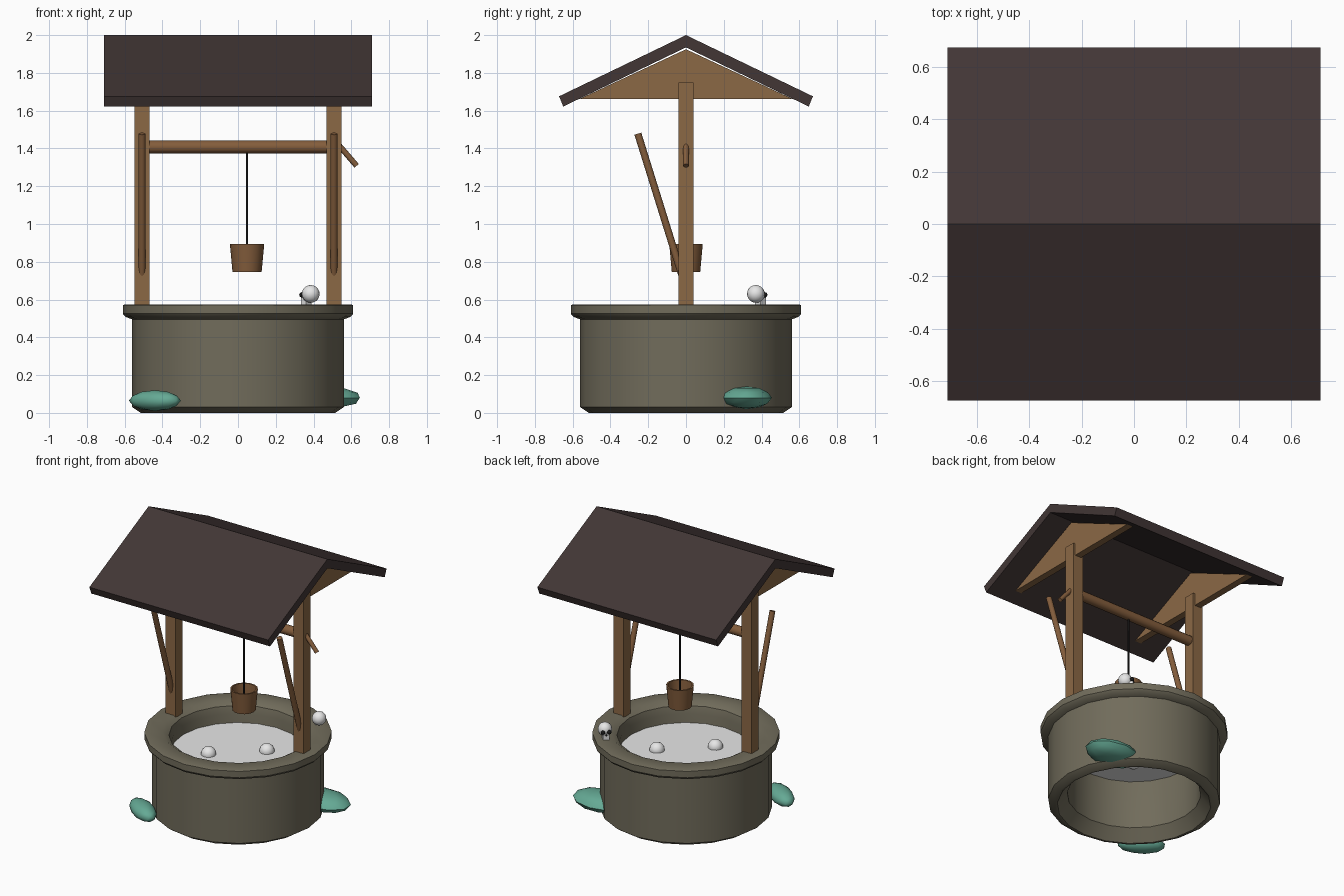
import bpy, bmesh, math
from mathutils import Vector, Matrix

cube = bpy.data.objects.get("Cube")
if cube:
    bpy.data.objects.remove(cube, do_unlink=True)


def material(name, *rgb):
    m = bpy.data.materials.new(name)
    m.use_nodes = True
    col = (*rgb, 1)
    m.diffuse_color = col
    m.node_tree.nodes["Principled BSDF"].inputs["Base Color"].default_value = col
    return m


STONE = material("mossy_stone", .165, .15, .105)
TIMBER = material("timber", .26, .14, .06)
WOOD = material("turned_wood", .23, .11, .045)
ROOF = material("roof_brown", .054, .037, .036)
LEAF = material("teal_leaf", .13, .4, .3)
WHITE = material("bone_white", .8, .8, .8)
BLACK = material("black", .01, .01, .01)


def finish(name, bm, mat, smooth=None):
    bmesh.ops.recalc_face_normals(bm, faces=bm.faces)
    me = bpy.data.meshes.new(name)
    bm.to_mesh(me)
    bm.free()
    ob = bpy.data.objects.new(name, me)
    bpy.context.collection.objects.link(ob)
    me.materials.append(mat)
    if smooth:
        bpy.ops.object.select_all(action='DESELECT')
        ob.select_set(True)
        bpy.context.view_layer.objects.active = ob
        bpy.ops.object.shade_smooth_by_angle(angle=math.radians(smooth))
    return ob


def box(name, size, loc, mat, turn=0):
    bm = bmesh.new()
    bmesh.ops.create_cube(bm, size=1, matrix=Matrix.Translation(loc)
                          @ Matrix.Rotation(turn, 4, 'Z') @ Matrix.Diagonal((*size, 1)))
    return finish(name, bm, mat)


def rod(name, a, b, r, mat, segs=12):
    a, b = Vector(a), Vector(b)
    d = b - a
    mtx = Matrix.Translation((a + b) / 2) @ d.to_track_quat('Z', 'Y').to_matrix().to_4x4()
    bm = bmesh.new()
    bmesh.ops.create_cone(bm, cap_ends=True, segments=segs, radius1=r, radius2=r,
                          depth=d.length, matrix=mtx)
    return finish(name, bm, mat, 50)


def ball(name, loc, r, mat):
    bm = bmesh.new()
    bmesh.ops.create_uvsphere(bm, u_segments=16, v_segments=10, radius=r,
                              matrix=Matrix.Translation(loc))
    return finish(name, bm, mat, 60)


def lathe(name, profile, segs, mat, centre=(0, 0), smooth=35):
    # closed (radius, height) profile swept around a vertical axis
    bm = bmesh.new()
    rings = [[bm.verts.new((centre[0] + r * math.cos(i * math.tau / segs),
                            centre[1] + r * math.sin(i * math.tau / segs), z))
              for i in range(segs)] for r, z in profile]
    for a, b in zip(rings, rings[1:] + rings[:1]):
        for i in range(segs):
            j = (i + 1) % segs
            bm.faces.new((a[i], a[j], b[j], b[i]))
    return finish(name, bm, mat, smooth)


def prism(name, outline, x0, x1, mat):
    # (y, z) outline extruded along x
    bm = bmesh.new()
    f = bm.faces.new([bm.verts.new((x0, y, z)) for y, z in outline])
    ext = bmesh.ops.extrude_face_region(bm, geom=[f])["geom"]
    bmesh.ops.translate(bm, vec=(x1 - x0, 0, 0),
                        verts=[v for v in ext if isinstance(v, bmesh.types.BMVert)])
    return finish(name, bm, mat)


# Stone ring with overhanging lip, open underneath
lathe("stone_ring", [(.515, 0), (.56, .03), (.56, .495), (.595, .508), (.61, .525), (.61, .57),
                     (.595, .575), (.49, .575), (.45, .55), (.435, .50), (.435, .08), (.50, 0)],
      20, STONE)

# Water with pale domes breaking the surface
rod("water", (0, 0, .425), (0, 0, .435), .436, WHITE, 20)
for i, (x, y) in enumerate([(-.125, -.155), (.16, .10)]):
    ball(f"floating_dome_{i}", (x, y, .44), .05, WHITE)

# Posts, gables and leaning braces
for side, s in (("right", -1), ("left", 1)):
    x = .508 * s
    box(side + "_post", (.08, .08, 1.19), (x, 0, 1.155), TIMBER)
    prism(side + "_gable", [(-.565, 1.662), (.565, 1.662), (0, 1.925)], x - .025, x + .025, TIMBER)
    rod(side + "_brace", (x, -.255, 1.478), (x, -.022, .73), .019, WOOD)

# Roof
prism("roof", [(0, 2), (.672, 1.676), (.65, 1.622), (0, 1.935), (-.65, 1.622), (-.672, 1.676)],
      -.71, .71, ROOF)

# Winch, crank, rope and bucket
rod("axle", (-.49, 0, 1.408), (.49, 0, 1.408), .034, WOOD)
rod("crank_handle", (.53, 0, 1.422), (.628, 0, 1.308), .015, WOOD)
rod("rope", (.048, 0, .78), (.048, 0, 1.4), .006, BLACK, 8)
lathe("bucket", [(.0005, .745), (.077, .745), (.091, .895), (.08, .895), (.068, .77), (.0005, .77)],
      14, WOOD, (.048, 0))

# Leafy clumps at the foot of the wall
for name, loc, size, turn in (("front_bush", (-.44, -.45, .065), (.16, .075, .055), -35),
                              ("side_bush", (.45, .32, .08), (.205, .135, .06), 0)):
    bm = bmesh.new()
    bmesh.ops.create_icosphere(bm, subdivisions=2, radius=1, matrix=Matrix.Translation(loc)
                               @ Matrix.Rotation(math.radians(turn), 4, 'Z')
                               @ Matrix.Diagonal((*size, 1)))
    finish(name, bm, LEAF, 40)

# Small skull resting on the lip, looking diagonally backwards
centre = Vector((.385, .37, .63))
look = Vector((-.7, .7, 0))
across = Vector((.7, .7, 0))
ball("skull_dome", centre, .047, WHITE)
box("skull_jaw", (.042, .04, .036), centre + look * .034 + Vector((0, 0, -.037)), WHITE,
    math.radians(45))
for s in (-1, 1):
    ball(f"eye_socket_{s}", centre + look * .046 + across * .021 * s - Vector((0, 0, .005)),
         .014, BLACK)
ball("nose_hole", centre + look * .052 - Vector((0, 0, .022)), .007, BLACK)
